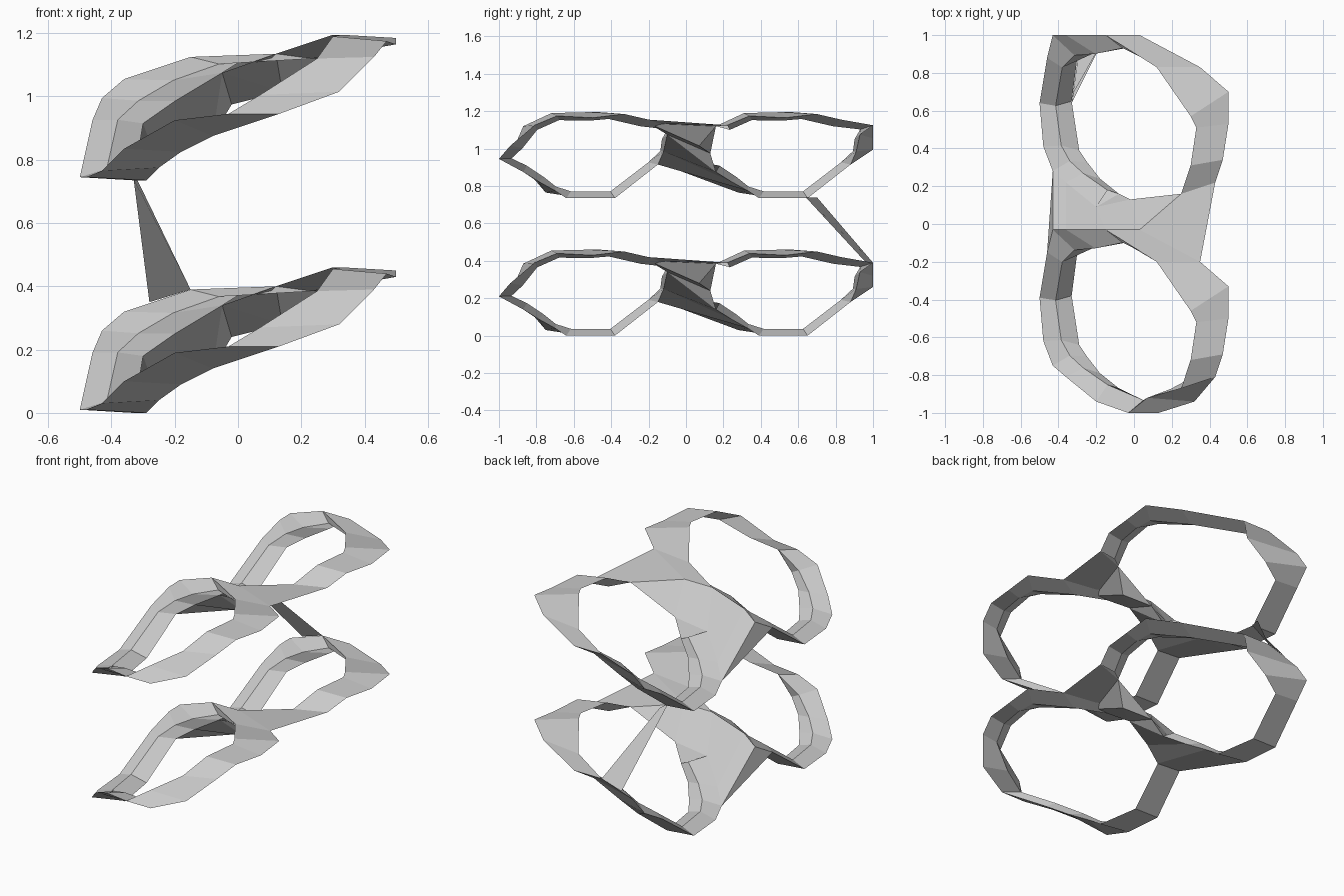
import bpy, bmesh
from mathutils import Vector

if "Cube" in bpy.data.objects:
    bpy.data.objects.remove(bpy.data.objects["Cube"])

SHIFT = Vector((0, 1.03, 0))   # front ring to back ring
LAYER = Vector((0, 0, 0.735))  # lower to upper layer

# Cross-sections of the slanted ring band: left edge, right edge
BAND = [
    ((-.50, -.39, .01), (-.33, -.38, .00)),
    ((-.48, -.62, .01), (-.29, -.64, .00)),
    ((-.43, -.75, .03), (-.25, -.70, .04)),
    ((-.36, -.81, .10), (-.18, -.79, .09)),
    ((-.20, -.94, .19), (-.08, -.87, .14)),
    ((-.03, -1.0, .21), (.13, -1.0, .21)),
    ((.07, -.92, .27), (.32, -.94, .28)),
    ((.25, -.87, .385), (.43, -.81, .39)),
    ((.30, -.72, .455), (.47, -.69, .44)),
    ((.33, -.52, .46), (.50, -.50, .43)),
    ((.30, -.46, .46), (.50, -.33, .45)),
    ((.12, -.20, .40), (.35, -.20, .42)),
    ((-.15, -.03, .39), (.03, -.03, .39)),
    ((-.36, -.03, .32), (-.05, -.10, .34)),
    ((-.43, -.03, .26), (-.20, -.12, .25)),
    ((-.46, -.15, .19), (-.30, -.15, .18)),
]


# Triangular section: left edge, right edge, inner ridge drawn to the middle
def section(a, b):
    a, b = Vector(a), Vector(b)
    m = (a + b) / 2
    m.y += (-.52 - m.y) * .14
    m.z += (.23 - m.z) * .14
    return a, b, m


FRONT = [section(a, b) for a, b in BAND]
BACK = [tuple(p + SHIFT for p in s) for s in FRONT]


def make(name, polys, offset):
    bm = bmesh.new()
    for poly in polys:
        pts = []
        for p in poly:
            if p not in pts:
                pts.append(p)
        if len(pts) > 2:
            bm.faces.new([bm.verts.new(p + offset) for p in pts])
    bmesh.ops.remove_doubles(bm, verts=bm.verts, dist=0.0005)
    bmesh.ops.recalc_face_normals(bm, faces=bm.faces)
    me = bpy.data.meshes.new(name)
    bm.to_mesh(me)
    bm.free()
    bpy.context.collection.objects.link(bpy.data.objects.new(name, me))


def strip(pairs):
    return [(a, b, d, c) for (a, b), (c, d) in zip(pairs, pairs[1:])]


def tube(secs):
    return [f for i, j in ((0, 1), (1, 2), (2, 0))
            for f in strip([(s[i], s[j]) for s in secs])]


# Closed front ring, back ring left open where the web meets it
front = tube(FRONT + FRONT[:1])
back = tube(BACK[7:] + BACK[:5])

# Sloping web joining the two rings: roof
mid = Vector((-.02, .13, .24))
keel = Vector((.14, .07, .28))
web = strip([
    (FRONT[15][0], BACK[2][0]),
    (FRONT[14][0], BACK[2][0]),
    (FRONT[13][0], BACK[3][0]),
    (FRONT[12][0], BACK[4][0]),
    (FRONT[12][1], mid),
    (FRONT[12][1], BACK[7][0]),
    (FRONT[11][1], BACK[7][1]),
])
web.append((BACK[4][0], BACK[4][1], mid))

# Underside of the web, with a keel point at the right end
web += strip([
    (FRONT[15][0], BACK[2][0]),
    (FRONT[15][1], BACK[2][1]),
    (FRONT[14][1], BACK[3][1]),
    (FRONT[13][1], BACK[4][1]),
    (FRONT[13][1], mid),
    (FRONT[13][1], keel),
    (FRONT[11][0], keel),
    (FRONT[11][0], BACK[7][0]),
    (FRONT[11][1], BACK[7][1]),
])
web.append((mid, keel, BACK[7][0]))

for label, off in (("lower", Vector()), ("upper", LAYER)):
    make(label + "_double_ring", front + back + web, off)

# Thin strut between the layers
make("strut", [(Vector((-.33, .64, .74)), Vector((-.32, .70, .74)),
                Vector((-.15, 1.0, .39)), Vector((-.28, 1.0, .35)))], Vector())
